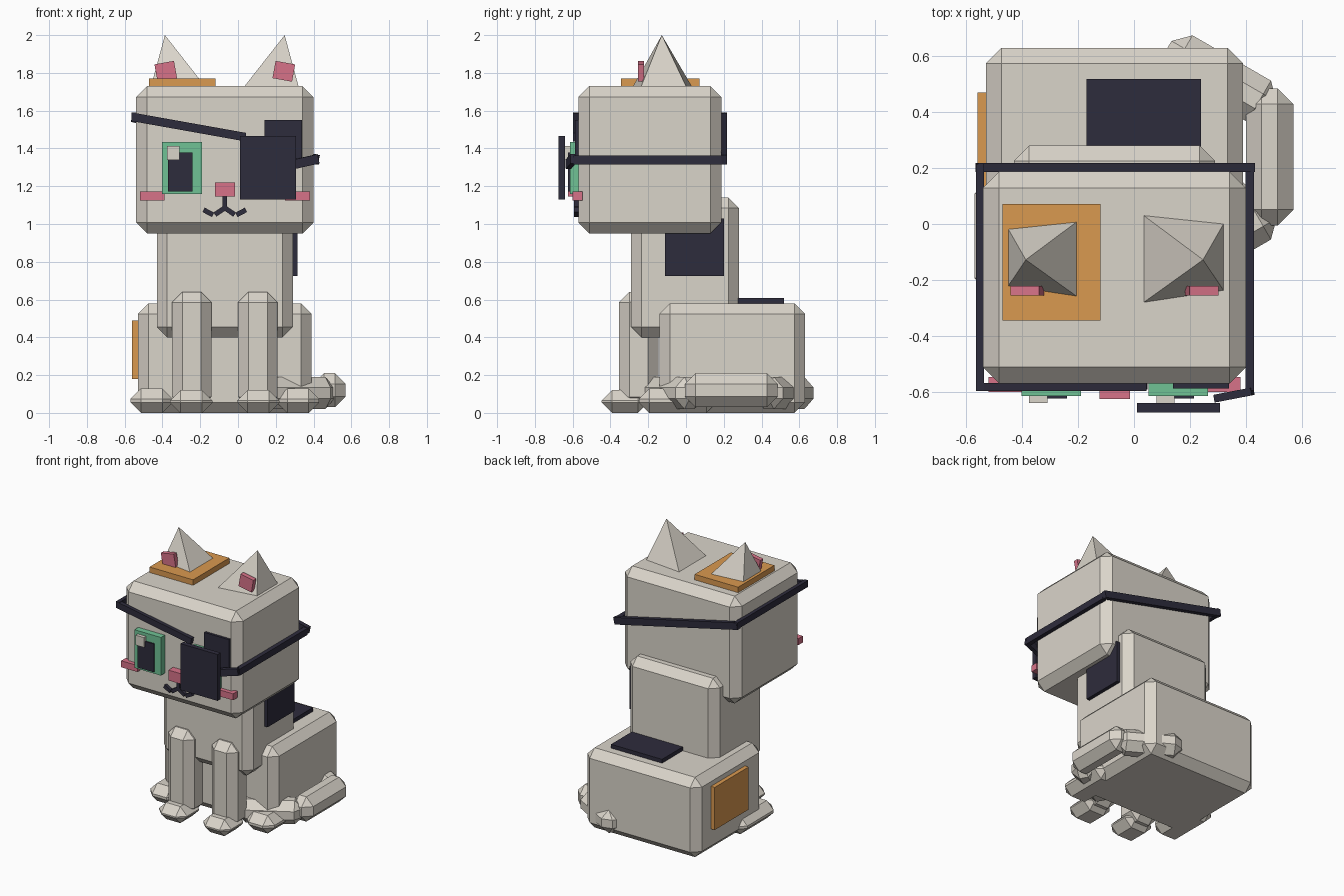
import bpy, bmesh, math
from mathutils import Matrix, Vector

if "Cube" in bpy.data.objects:
    bpy.data.objects.remove(bpy.data.objects["Cube"])


def material(name, rgb):
    m = bpy.data.materials.new(name)
    m.diffuse_color = (*rgb, 1)
    m.use_nodes = True
    m.node_tree.nodes["Principled BSDF"].inputs["Base Color"].default_value = m.diffuse_color
    return m


CREAM = material("cream fur", (0.70, 0.66, 0.59))
DARK = material("dark navy", (0.027, 0.025, 0.045))
ORANGE = material("orange fur", (0.70, 0.32, 0.08))
PINK = material("pink", (0.68, 0.17, 0.25))
GREEN = material("green", (0.16, 0.54, 0.30))
MID = -0.07  # symmetry plane of the cat


def mx(x):
    return 2 * MID - x


def finish(name, bm, mat):
    bmesh.ops.recalc_face_normals(bm, faces=bm.faces)
    me = bpy.data.meshes.new(name)
    bm.to_mesh(me)
    bm.free()
    me.materials.append(mat)
    ob = bpy.data.objects.new(name, me)
    bpy.context.collection.objects.link(ob)
    return ob


def box(name, x, y, z, mat=CREAM, chamfer=0.0, rot=None):
    """Box from (min, max) ranges, optionally chamfered and turned about its centre."""
    bm = bmesh.new()
    bmesh.ops.create_cube(bm, size=1)
    size = [r[1] - r[0] for r in (x, y, z)]
    bmesh.ops.scale(bm, vec=size, verts=bm.verts)
    if chamfer:
        bmesh.ops.bevel(bm, geom=bm.edges[:], offset=chamfer, segments=1,
                        affect='EDGES', profile=0.5)
    if rot:
        bmesh.ops.rotate(bm, verts=bm.verts, matrix=Matrix.Rotation(rot[0], 3, rot[1]))
    bmesh.ops.translate(bm, verts=bm.verts, vec=[sum(r) / 2 for r in (x, y, z)])
    return finish(name, bm, mat)


def strip(name, a, b, y, width, mat=DARK):
    """Flat bar in the xz plane between points a and b."""
    dx, dz = b[0] - a[0], b[1] - a[1]
    h, cx, cz = math.hypot(dx, dz) / 2, (a[0] + b[0]) / 2, (a[1] + b[1]) / 2
    return box(name, (cx - h, cx + h), y, (cz - width / 2, cz + width / 2), mat,
               rot=(-math.atan2(dz, dx), 'Y'))


# Main masses
box("head", (-0.54, 0.40), (-0.57, 0.187), (0.95, 1.73), CREAM, 0.058)
box("torso", (-0.43, 0.29), (-0.29, 0.28), (0.40, 1.14), CREAM, 0.055)
box("haunches", (-0.53, 0.39), (-0.14, 0.63), (0.0, 0.58), CREAM, 0.056)

# Paired parts, mirrored about the middle of the cat
for side, f in (("left", lambda x: x), ("right", mx)):
    def span(a, b):
        return tuple(sorted((f(a), f(b))))
    s = 1 if side == "left" else -1
    box(side + "_front_leg", span(-0.35, -0.14), (-0.355, -0.145), (0.03, 0.64), CREAM, 0.055)
    box(side + "_front_paw", span(-0.36, -0.135), (-0.447, -0.2), (0, 0.12), CREAM, 0.055)
    box(side + "_back_paw", span(-0.57, -0.345), (-0.25, 0.165), (0, 0.13), CREAM, 0.056)
    box(side + "_cheek", span(-0.52, -0.39), (-0.60, -0.548), (1.125, 1.172), PINK)
    box(side + "_inner_ear", span(-0.435, -0.33), (-0.255, -0.222), (1.762, 1.855), PINK,
        rot=(-0.18 * s, 'Y'))
    # Ear: leaning four-sided pyramid
    bm = bmesh.new()
    base = [bm.verts.new((f(x), y, 1.73)) for x, y in
            ((-0.175, 0.03), (-0.46, 0.0), (-0.46, -0.237), (-0.175, -0.28))]
    tip = bm.verts.new((f(-0.387), -0.128, 2.0))
    bm.faces.new(base)
    for i in range(4):
        bm.faces.new((base[i], base[(i + 1) % 4], tip))
    finish(side + "_ear", bm, CREAM)
    # Mouth
    strip(side + "_lip", (f(MID), 1.085), (f(-0.122), 1.05), (-0.592, -0.565), 0.026)
    strip(side + "_mouth_corner", (f(-0.132), 1.048), (f(-0.182), 1.075), (-0.592, -0.565), 0.026)

# Eyes: the second is a shifted copy
for side, d in (("left", 0.0), ("right", 0.455)):
    box(side + "_iris", (-0.403 + d, -0.19 + d), (-0.615, -0.565), (1.158, 1.435), GREEN)
    box(side + "_pupil", (-0.37 + d, -0.24 + d), (-0.624, -0.60), (1.172, 1.378), DARK)
    box(side + "_eye_glint", (-0.375 + d, -0.31 + d), (-0.64, -0.60), (1.34, 1.412), CREAM)

# Nose and mouth centre
box("nose", (-0.123, -0.015), (-0.625, -0.565), (1.145, 1.22), PINK)
box("mouth_line", (-0.082, -0.058), (-0.592, -0.565), (1.08, 1.146), DARK)

# Fur patches
box("orange_ear_patch", (-0.47, -0.12), (-0.345, 0.072), (1.70, 1.77), ORANGE)
box("orange_hip_patch", (-0.56, -0.50), (0.08, 0.47), (0.18, 0.49), ORANGE)
box("dark_brow_patch", (0.14, 0.34), (-0.588, -0.56), (1.32, 1.55), DARK)
box("dark_flank_patch", (0.27, 0.316), (-0.11, 0.20), (0.725, 1.03), DARK)
box("dark_back_patch", (-0.17, 0.24), (0.25, 0.518), (0.56, 0.608), DARK)

# Eye patch and its strap around the head
box("eye_patch", (0.01, 0.308), (-0.675, -0.64), (1.13, 1.467), DARK)
strip("front_strap", (-0.56, 1.567), (0.04, 1.46), (-0.597, -0.568), 0.045)
box("left_strap", (-0.565, -0.537), (-0.597, 0.215), (1.543, 1.59), DARK)
strip("back_strap", (-0.562, 1.565), (0.428, 1.34), (0.186, 0.218), 0.05)
box("right_strap", (0.398, 0.43), (-0.595, 0.187), (1.315, 1.363), DARK)
link = strip("patch_strap", (0.29, 1.315), (0.425, 1.345), (-0.625, -0.597), 0.05)
link.data.transform(Matrix.Translation((0.3575, -0.611, 0))
                    @ Matrix.Rotation(0.19, 4, 'Z')
                    @ Matrix.Translation((-0.3575, 0.611, 0)))

# Tail: three chamfered blocks wrapping round the right side
box("tail_middle", (0.40, 0.57), (-0.005, 0.485), (0.03, 0.21), CREAM, 0.056)
for name, cy, ang in (("tail_root", 0.52, -30), ("tail_tip", -0.063, 30)):
    box(name, (0.09, 0.524), (cy - 0.085, cy + 0.085), (0.02, 0.19), CREAM, 0.055,
        rot=(math.radians(ang), 'Z'))
